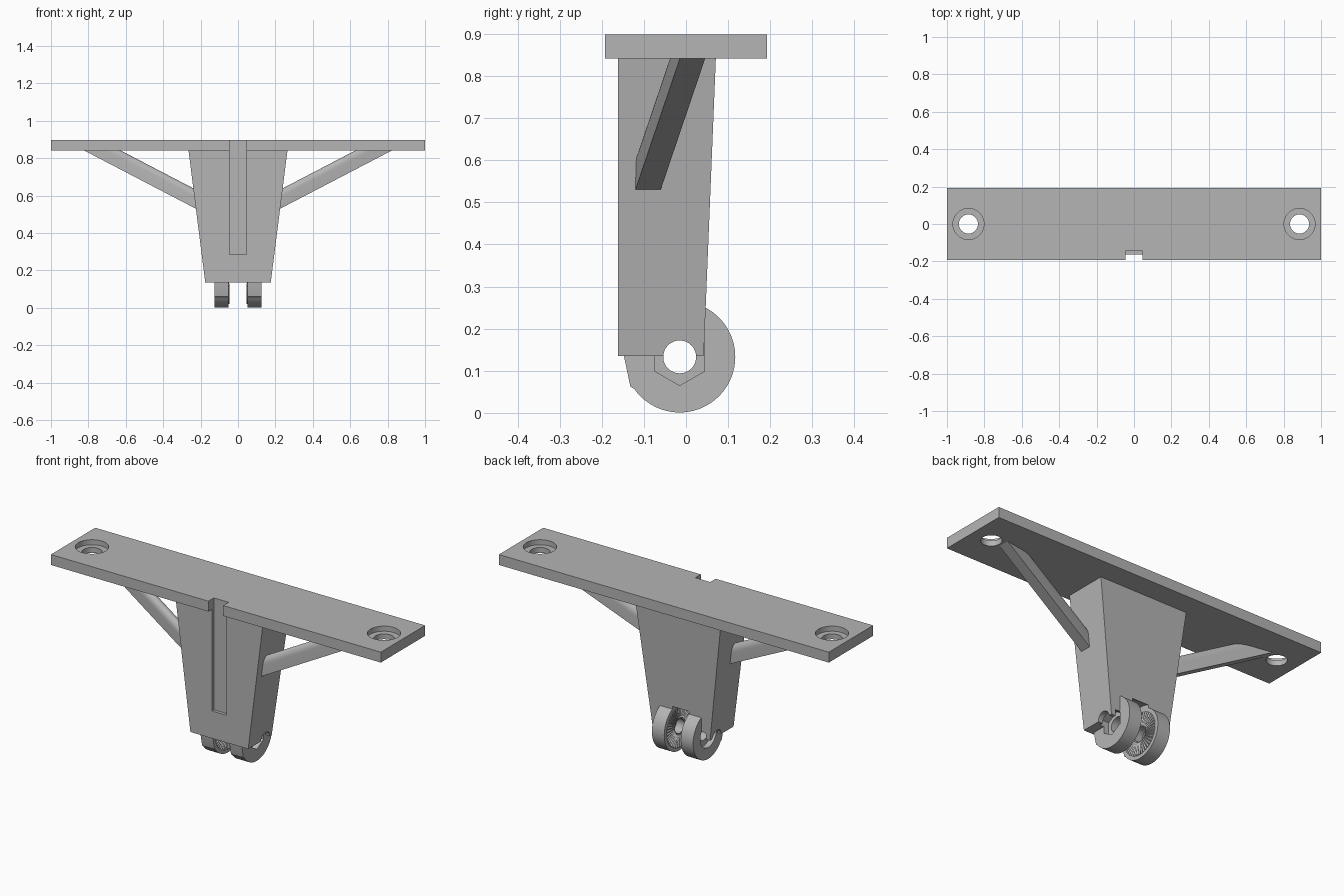
import bpy, bmesh
from math import sin, cos, pi, radians
from mathutils import Vector

cube = bpy.data.objects.get("Cube")
if cube:
    bpy.data.objects.remove(cube, do_unlink=True)

GREY = (0.46, 0.46, 0.46, 1)
mat = bpy.data.materials.new("plain grey")
mat.use_nodes = True
mat.diffuse_color = GREY
mat.node_tree.nodes["Principled BSDF"].inputs["Base Color"].default_value = GREY

HINGE_Y, HINGE_Z = -0.015, 0.133


def loft(name, loops, ring=False):
    """Join point loops with quads; cap the ends, or close into a ring."""
    bm = bmesh.new()
    rows = [[bm.verts.new(p) for p in loop] for loop in loops]
    n = len(rows[0])
    pairs = list(zip(rows, rows[1:]))
    if ring:
        pairs.append((rows[-1], rows[0]))
    else:
        bm.faces.new(rows[0])
        bm.faces.new(rows[-1])
    for a, b in pairs:
        for i in range(n):
            j = (i + 1) % n
            bm.faces.new((a[i], a[j], b[j], b[i]))
    bmesh.ops.recalc_face_normals(bm, faces=bm.faces)
    mesh = bpy.data.meshes.new(name)
    bm.to_mesh(mesh)
    bm.free()
    mesh.materials.append(mat)
    obj = bpy.data.objects.new(name, mesh)
    bpy.context.collection.objects.link(obj)
    return obj


def rect(x0, x1, y0, y1, z):
    return [(x0, y0, z), (x1, y0, z), (x1, y1, z), (x0, y1, z)]


def box(name, x0, x1, y0, y1, z0, z1):
    return loft(name, [rect(x0, x1, y0, y1, z) for z in (z0, z1)])


def circle(r, n=64, turn=0):
    return [(r * cos(2 * pi * i / n + turn), r * sin(2 * pi * i / n + turn))
            for i in range(n)]


def across(name, profile, x0, x1):
    """Prism along x, centred on the hinge axis."""
    return loft(name, [[(x, HINGE_Y + u, HINGE_Z + v) for u, v in profile]
                       for x in (x0, x1)])


def upright(name, x, r, z0, z1):
    return loft(name, [[(x + u, v, z) for u, v in circle(r)] for z in (z0, z1)])


def combine(target, other, operation):
    mod = target.modifiers.new("cut", 'BOOLEAN')
    mod.operation, mod.object, mod.solver = operation, other, 'EXACT'
    bpy.context.view_layer.objects.active = target
    bpy.ops.object.modifier_apply(modifier=mod.name)
    bpy.data.objects.remove(other, do_unlink=True)


def smooth(obj):
    bpy.ops.object.select_all(action='DESELECT')
    obj.select_set(True)
    bpy.context.view_layer.objects.active = obj
    bpy.ops.object.shade_smooth_by_angle(angle=radians(25))


# Mounting plate with counterbored screw holes and a front notch
plate = box("mounting_plate", -1, 1, -0.192, 0.192, 0.841, 0.898)
for x in (-0.885, 0.885):
    combine(plate, upright("screw_hole", x, 0.051, 0.8, 0.95), 'DIFFERENCE')
    combine(plate, upright("counterbore", x, 0.083, 0.87, 0.95), 'DIFFERENCE')
combine(plate, box("notch", -0.045, 0.045, -0.3, -0.145, 0.8, 0.95), 'DIFFERENCE')
smooth(plate)

# Tapered body, hollowed between the hinge discs
body = loft("tapered_body", [rect(-0.175, 0.175, -0.162, 0.042, 0.135),
                             rect(-0.265, 0.265, -0.162, 0.071, 0.845)])
combine(body, across("slot", circle(0.146), -0.05, 0.05), 'DIFFERENCE')

# Hinge discs, with a flat lug at the front
disc = []
for u, v in circle(0.132, 72):
    if not (u < 0 and -0.072 < v <= 0.001):
        disc.append((u, v))
    elif v > -0.001:
        disc += [(-0.132, 0.001), (-0.132, 0), (-0.117, -0.071)]
for x0, x1 in ((0.05, 0.125), (-0.125, -0.05)):
    combine(body, across("hinge_disc", disc, x0, x1), 'UNION')

# Pivot bore, nut pocket, round bolt head pocket and front groove
combine(body, across("bore", circle(0.039, 48), -0.4, 0.4), 'DIFFERENCE')
combine(body, across("nut_pocket", circle(0.068, 6, pi / 2), 0.095, 0.15), 'DIFFERENCE')
combine(body, across("bolt_pocket", circle(0.07, 48), -0.15, -0.095), 'DIFFERENCE')
combine(body, box("groove", -0.045, 0.045, -0.3, -0.145, 0.285, 0.95), 'DIFFERENCE')
smooth(body)

# Radial locking teeth on the inner disc faces
for side, label in ((1, "left"), (-1, "right")):
    loops = []
    for i, (u, v) in enumerate(circle(1, 80)):
        face = 0.045 if i % 2 else 0.051
        loops.append([(side * x, HINGE_Y + r * u, HINGE_Z + r * v) for x, r in
                      ((face, 0.045), (face, 0.112), (0.056, 0.112), (0.056, 0.045))])
    loft(label + "_locking_teeth", loops, ring=True)

# Round-topped slanted braces between the body and the plate
section = [(-0.12, 0.53), (-0.06, 0.53)]
section += [(-0.09 + 0.03 * cos(a), 0.59 + 0.042 * sin(a))
            for a in (pi * i / 12 for i in range(13))]
run = Vector((0.595, 0.105, 0.31))
for side, label in ((1, "left"), (-1, "right")):
    loops = [[Vector((0.225, y, z)) + run * t for y, z in section]
             for t in (-0.08, 1.1)]
    brace = loft(label + "_brace",
                 [[(side * p.x, p.y, p.z) for p in loop] for loop in loops])
    combine(brace, box("trim", -2, 2, -1, 1, 0.845, 2), 'DIFFERENCE')
    smooth(brace)
